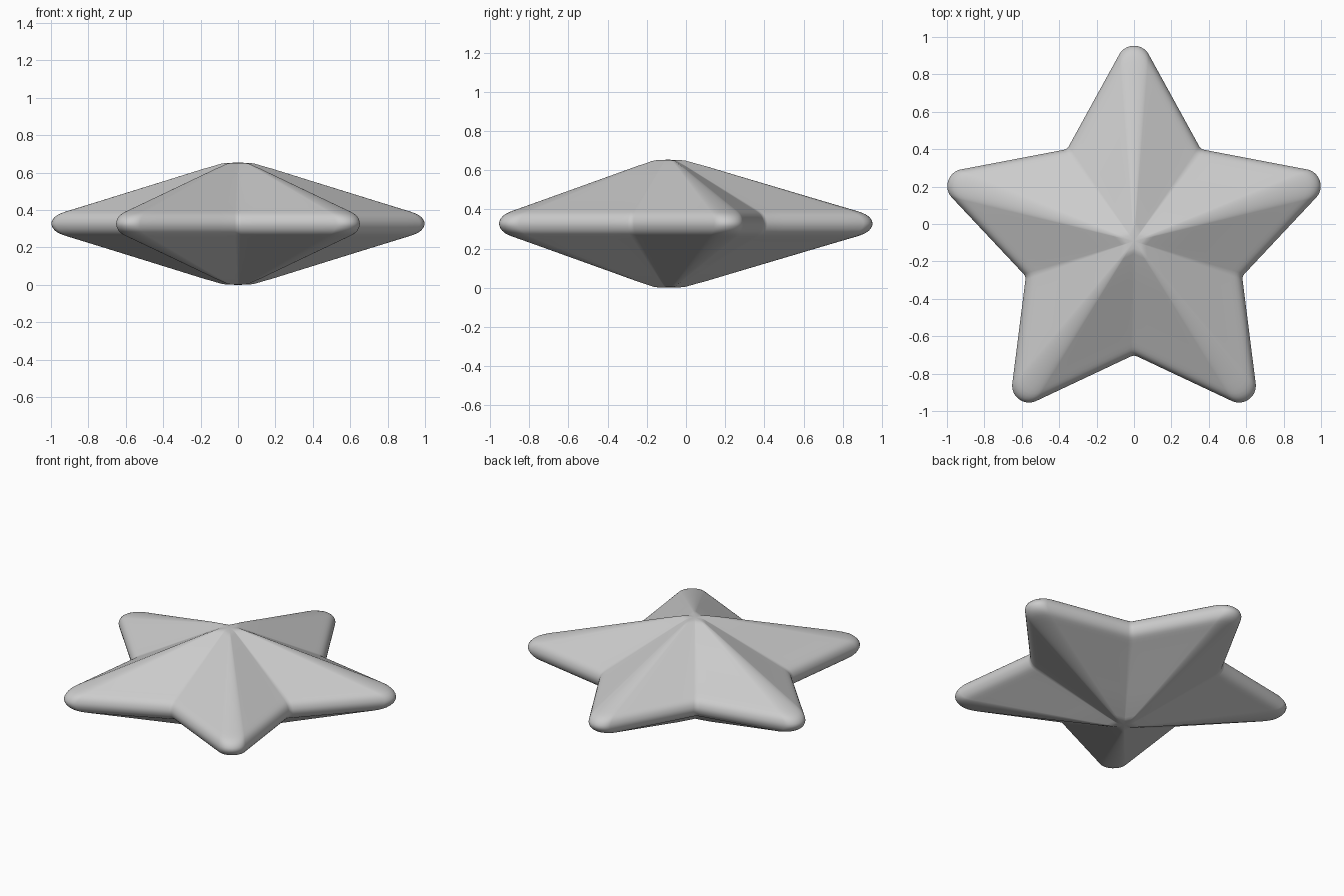
import bpy, bmesh, math
from mathutils import Vector

if "Cube" in bpy.data.objects:
    bpy.data.objects.remove(bpy.data.objects["Cube"])

CENTRE_Y, MID_Z = -0.092, 0.327
TIP, INNER = 1.142, 0.608          # sharp star radii before rounding


def fillet(prev, cur, nxt, r, n):
    """Points of a round arc replacing the corner cur."""
    a, b = (prev - cur).normalized(), (nxt - cur).normalized()
    half = a.angle(b) / 2
    mid = cur + (a + b).normalized() * (r / math.sin(half))
    t = r / math.tan(half)
    u, v = cur + a * t - mid, cur + b * t - mid
    return [mid + u.lerp(v, i / n).normalized() * r for i in range(n + 1)]


# Rounded star outline
corners = []
for k in range(10):
    ang = math.pi / 2 + k * math.pi / 5
    rad = INNER if k % 2 else TIP
    corners.append(Vector((math.cos(ang) * rad, math.sin(ang) * rad)))
outline = []
for k in range(10):
    arc = fillet(corners[k - 1], corners[k], corners[(k + 1) % 10],
                 0.04 if k % 2 else 0.09, 6 if k % 2 else 14)
    if outline:
        last = outline[-1]
        outline += [last.lerp(arc[0], j / 6) for j in range(1, 6)]
    outline += arc
last = outline[-1]
outline += [last.lerp(outline[0], j / 6) for j in range(1, 6)]

# Half profile: scale of outline, height above the middle plane
half = [(0.03, 0.326), (0.06, 0.325), (0.085, 0.322), (0.11, 0.315),
        (0.14, 0.306), (0.18, 0.295), (0.35, 0.242), (0.55, 0.180),
        (0.75, 0.118), (0.88, 0.078), (0.92, 0.066), (0.945, 0.057),
        (0.965, 0.048), (0.98, 0.037), (0.99, 0.026), (0.997, 0.013)]
profile = half + [(1.0, 0.0)] + [(s, -h) for s, h in reversed(half)]

# Star body from stacked scaled outlines
bm = bmesh.new()
rings = [[bm.verts.new((p.x * s, p.y * s + CENTRE_Y, MID_Z + h)) for p in outline]
         for s, h in profile]
n = len(outline)
for upper, lower in zip(rings, rings[1:]):
    for i in range(n):
        j = (i + 1) % n
        bm.faces.new((upper[i], lower[i], lower[j], upper[j]))

# Top and bottom centre caps
for ring, z in ((rings[0], MID_Z + 0.327), (rings[-1], MID_Z - 0.327)):
    c = bm.verts.new((0, CENTRE_Y, z))
    for i in range(n):
        bm.faces.new((c, ring[i], ring[(i + 1) % n]))
bmesh.ops.recalc_face_normals(bm, faces=bm.faces)
for f in bm.faces:
    f.smooth = True

mesh = bpy.data.meshes.new("star")
bm.to_mesh(mesh)
bm.free()
star = bpy.data.objects.new("star", mesh)
bpy.context.collection.objects.link(star)
